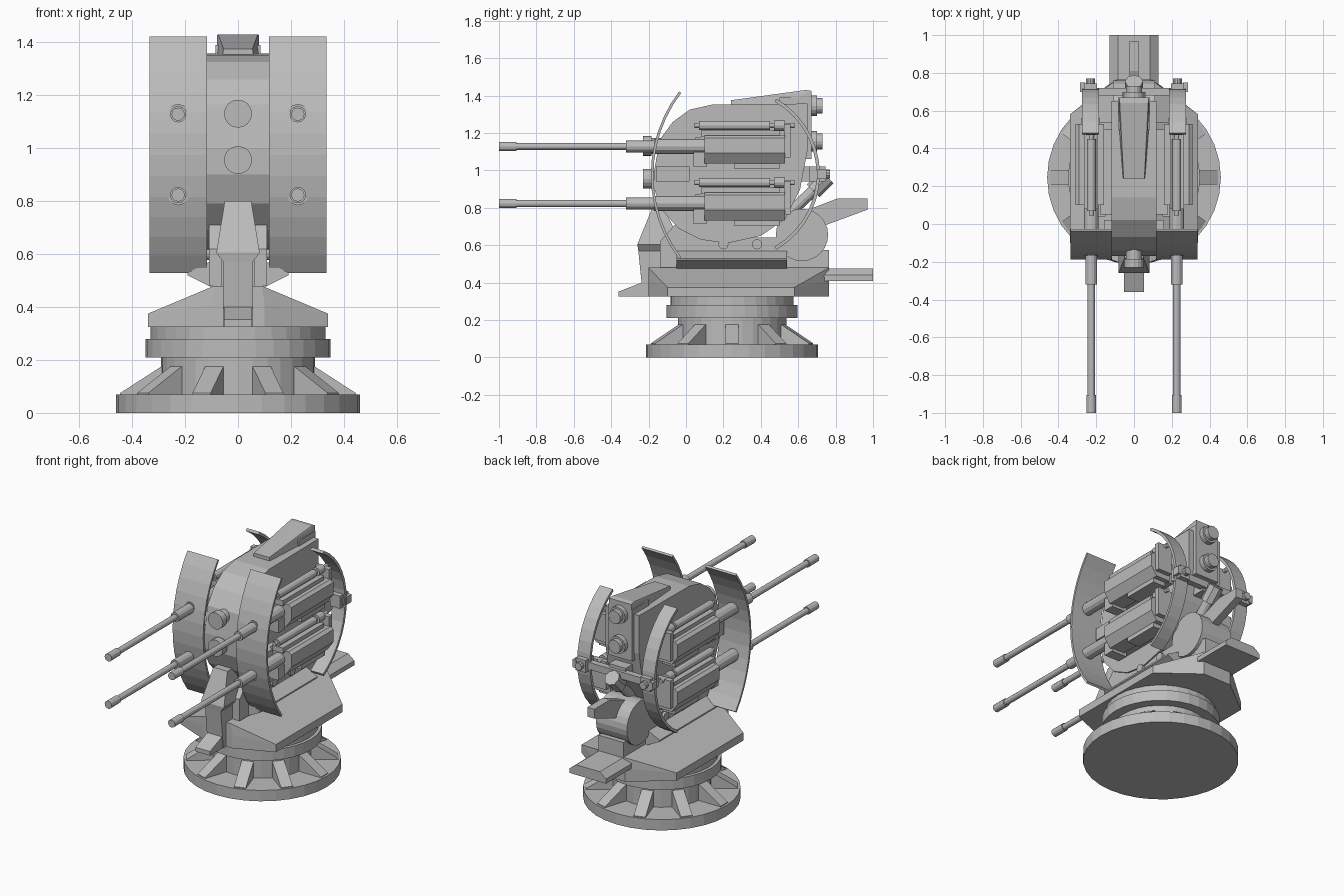
import bpy, bmesh
from math import sin, cos, pi, radians
from mathutils import Vector, Matrix

if "Cube" in bpy.data.objects:
    bpy.data.objects.remove(bpy.data.objects["Cube"])

metal = bpy.data.materials.new("grey metal")
metal.use_nodes = True
GREY = (0.5, 0.5, 0.5, 1)
metal.diffuse_color = GREY
metal.node_tree.nodes["Principled BSDF"].inputs["Base Color"].default_value = GREY


def finish(name, bm):
    bmesh.ops.recalc_face_normals(bm, faces=bm.faces)
    mesh = bpy.data.meshes.new(name)
    bm.to_mesh(mesh)
    bm.free()
    mesh.materials.append(metal)
    obj = bpy.data.objects.new(name, mesh)
    bpy.context.collection.objects.link(obj)
    return obj


def hull(name, pts):
    """Convex solid around points."""
    bm = bmesh.new()
    for p in pts:
        bm.verts.new(p)
    bmesh.ops.convex_hull(bm, input=bm.verts)
    bmesh.ops.dissolve_limit(bm, angle_limit=0.01, verts=bm.verts, edges=bm.edges)
    return finish(name, bm)


def box(name, x, y, z):
    return hull(name, [(a, b, c) for a in x for b in y for c in z])


def prism_x(name, yz, x0, x1):
    """Side profile (y, z) extruded along x."""
    bm = bmesh.new()
    face = bm.faces.new([bm.verts.new((x0, y, z)) for y, z in yz])
    ext = bmesh.ops.extrude_face_region(bm, geom=[face])
    bmesh.ops.translate(bm, vec=(x1 - x0, 0, 0),
                        verts=[v for v in ext["geom"] if isinstance(v, bmesh.types.BMVert)])
    return finish(name, bm)


def prism_y(name, xz, y0, y1):
    return hull(name, [(x, y, z) for x, z in xz for y in (y0, y1)])


def cyl(name, a, b, r, n=16, r2=None):
    a, b = Vector(a), Vector(b)
    bm = bmesh.new()
    d = b - a
    m = Matrix.Translation((a + b) / 2) @ d.to_track_quat('Z', 'Y').to_matrix().to_4x4()
    bmesh.ops.create_cone(bm, cap_ends=True, segments=n, radius1=r,
                          radius2=r if r2 is None else r2, depth=d.length, matrix=m)
    return finish(name, bm)


def arc_plate(name, cy, cz, r, t, half, facing, x0, x1, n=12):
    """Curved plate bulging to the front (-1) or back (+1)."""
    angles = [radians(half) * (2 * i / n - 1) for i in range(n + 1)]
    ring = lambda rad, seq: [(cy + facing * rad * cos(a), cz + rad * sin(a)) for a in seq]
    return prism_x(name, ring(r, angles) + ring(r - t, angles[::-1]), x0, x1)


# Round pedestal
CY = 0.246
for name, z0, z1, r in (("base_disc", 0, 0.07, 0.46), ("base_core", 0.07, 0.21, 0.29),
                        ("bearing_ring", 0.21, 0.28, 0.35), ("bearing_collar", 0.28, 0.33, 0.33)):
    cyl(name, (0, CY, z0), (0, CY, z1), r, 32)

# Ten sloping fins around the pedestal
for i in range(10):
    a = 2 * pi * i / 10
    out, side = Vector((cos(a), sin(a), 0)), Vector((-sin(a), cos(a), 0)) * 0.036
    pts = [Vector((0, CY, z)) + out * r + s * side
           for r, z in ((0.27, 0.06), (0.445, 0.06), (0.445, 0.075), (0.29, 0.175), (0.27, 0.175))
           for s in (-1, 1)]
    hull("base_fin", pts)

# Rotating platform with sloped top
plan = [(0.1, -0.2, 0.41), (0.34, -0.1, 0.375), (0.34, 0.58, 0.375), (0.1, 0.765, 0.41)]
top = [(0.09, -0.2, 0.48), (0.09, 0.765, 0.48)]
hull("platform", [(s * x, y, z) for s in (-1, 1)
                  for x, y, h in plan for z in (0.325, h)] +
     [(s * x, y, z) for s in (-1, 1) for x, y, z in top])

# Cradle flange, yoke and rear block
prism_y("cradle_flange", [(s * x, z) for s in (-1, 1)
                          for x, z in ((0.09, 0.47), (0.19, 0.52), (0.19, 0.53), (0.1, 0.575))],
        -0.05, 0.54)
for s in (-1, 1):
    prism_x("yoke_cheek", [(-0.14, 0.48), (-0.14, 0.62), (-0.05, 0.72), (0.06, 0.64),
                           (0.5, 0.64), (0.54, 0.48)], s * 0.06, s * 0.11)
    for y in (0.2, 0.38):
        cyl("yoke_pin", (s * 0.1, y, 0.605), (s * 0.125, y, 0.605), 0.027, 12)
box("rear_block", (-0.09, 0.09), (0.5, 0.765), (0.47, 0.575))
cyl("rear_drum", (-0.11, 0.62, 0.655), (0.11, 0.62, 0.655), 0.14, 24)

# Front post and foot
hull("post_head", [(s * x, y, z) for s in (-1, 1) for x, y, z in
                   ((0.05, -0.18, 0.8), (0.05, -0.12, 0.8), (0.082, -0.26, 0.605),
                    (0.082, -0.02, 0.605), (0.056, -0.255, 0.57), (0.056, -0.02, 0.57))])
prism_x("post_leg", [(-0.257, 0.59), (-0.23, 0.325), (-0.1, 0.325), (-0.02, 0.5), (-0.02, 0.59)],
        -0.056, 0.056)
prism_x("front_foot", [(-0.36, 0.325), (-0.36, 0.352), (-0.2, 0.415), (-0.18, 0.325)], -0.052, 0.052)

# Rear step and thin rear fin
hull("rear_step", [(s * x, y, z) for s in (-1, 1) for y in (0.73, 1.0)
                   for x, z in ((0.13, 0.41), (0.13, 0.44), (0.085, 0.475))])
prism_x("rear_fin", [(0.6, 0.77), (0.81, 0.85), (0.97, 0.85), (0.97, 0.79), (0.74, 0.705), (0.6, 0.7)],
        -0.025, 0.025)

# Central body
prism_x("body", [(-0.17, 1.0), (-0.14, 1.165), (-0.07, 1.26), (0.02, 1.325), (0.14, 1.352),
                 (0.65, 1.357), (0.65, 1.11), (0.61, 0.9), (0.53, 0.74), (0.4, 0.65), (0.22, 0.61),
                 (0.08, 0.63), (-0.04, 0.69), (-0.13, 0.79), (-0.17, 0.9)], -0.12, 0.12)
hull("top_cover", [(s * x, y, z) for s in (-1, 1) for x, y, z in
                   ((0.06, 0.24, 1.34), (0.055, 0.24, 1.375), (0.065, 0.5, 1.38), (0.08, 0.5, 1.34),
                    (0.075, 0.64, 1.43), (0.08, 0.67, 1.425), (0.08, 0.67, 1.34))])
box("rear_sight_box", (-0.085, 0.085), (0.5, 0.67), (1.06, 1.39))

# Round sights, front and back
for z in (1.13, 0.955):
    cyl("front_sight", (0, -0.1, z), (0, -0.19, z), 0.042)
    cyl("front_sight_rim", (0, -0.185, z), (0, -0.23, z), 0.053)
for z in (1.345, 1.155):
    cyl("rear_sight", (0, 0.66, z), (0, 0.7, z), 0.055)
    cyl("rear_sight_rim", (0, 0.7, z), (0, 0.73, z), 0.042)

# Elevation strut and rear crossbar
cyl("strut", (0, 0.54, 0.76), (0, 0.7, 0.91), 0.03, 12)
cyl("strut_head", (0, 0.68, 0.89), (0, 0.755, 0.965), 0.048, 8)
box("crossbar", (-0.27, 0.27), (0.68, 0.72), (0.955, 1.0))
box("crossbar_mount", (-0.06, 0.06), (0.58, 0.7), (0.94, 1.02))


def gun(s, z):
    """One gun with its barrel, receiver and recoil tube."""
    x = s * 0.226
    bar = lambda name, y0, y1, r, dz=0.0, n=12: cyl(name, (x, y0, z + dz), (x, y1, z + dz), r, n)
    block = lambda name, x0, x1, y0, y1, z0, z1: box(name, (s * x0, s * x1), (y0, y1), (z + z0, z + z1))
    bar("muzzle", -1.0, -0.905, 0.025)
    bar("barrel", -0.91, -0.3, 0.019)
    bar("barrel_sleeve", -0.32, -0.16, 0.031)
    bar("barrel_housing", -0.17, 0.12, 0.039)
    prism_y("receiver", [(s * a, z + b) for a, b in
                         ((0.16, 0.06), (0.29, 0.06), (0.31, 0.045), (0.31, -0.035),
                          (0.27, -0.092), (0.17, -0.092))], 0.1, 0.53)
    block("gun_mount", 0.1, 0.18, 0.05, 0.5, -0.08, 0.05)
    block("receiver_rail", 0.19, 0.265, 0.08, 0.5, 0.05, 0.085)
    block("receiver_plate", 0.18, 0.27, 0.26, 0.5, -0.12, -0.08)
    block("front_bracket", 0.15, 0.26, 0.04, 0.11, -0.11, -0.03)
    block("rear_bracket", 0.18, 0.28, 0.525, 0.56, -0.06, 0.12)
    bar("recoil_tip", 0.045, 0.08, 0.013, 0.112)
    bar("recoil_tube", 0.07, 0.45, 0.024, 0.112)
    bar("recoil_neck", 0.44, 0.58, 0.013, 0.112)
    bar("recoil_collar", 0.47, 0.53, 0.028, 0.112)


# Guns, shields and rear guards on both sides
for s in (-1, 1):
    for z in (1.128, 0.823):
        gun(s, z)
    arc_plate("front_shield", 0.55, 0.975, 0.738, 0.014, 37.3, -1, s * 0.117, s * 0.335)
    arc_plate("rear_guard", 0.25, 0.98, 0.466, 0.018, 60, 1, s * 0.185, s * 0.275, 14)
    box("guard_clamp", (s * 0.195, s * 0.265), (0.66, 0.745), (0.94, 1.02))
    cyl("clamp_knob", (s * 0.23, 0.74, 0.98), (s * 0.23, 0.77, 0.98), 0.024, 10)
    box("clamp_arm", (s * 0.26, s * 0.285), (0.7, 0.75), (0.955, 1.005))
    box("shield_arm", (s * 0.1, s * 0.16), (-0.16, 0.02), (0.94, 1.02))
